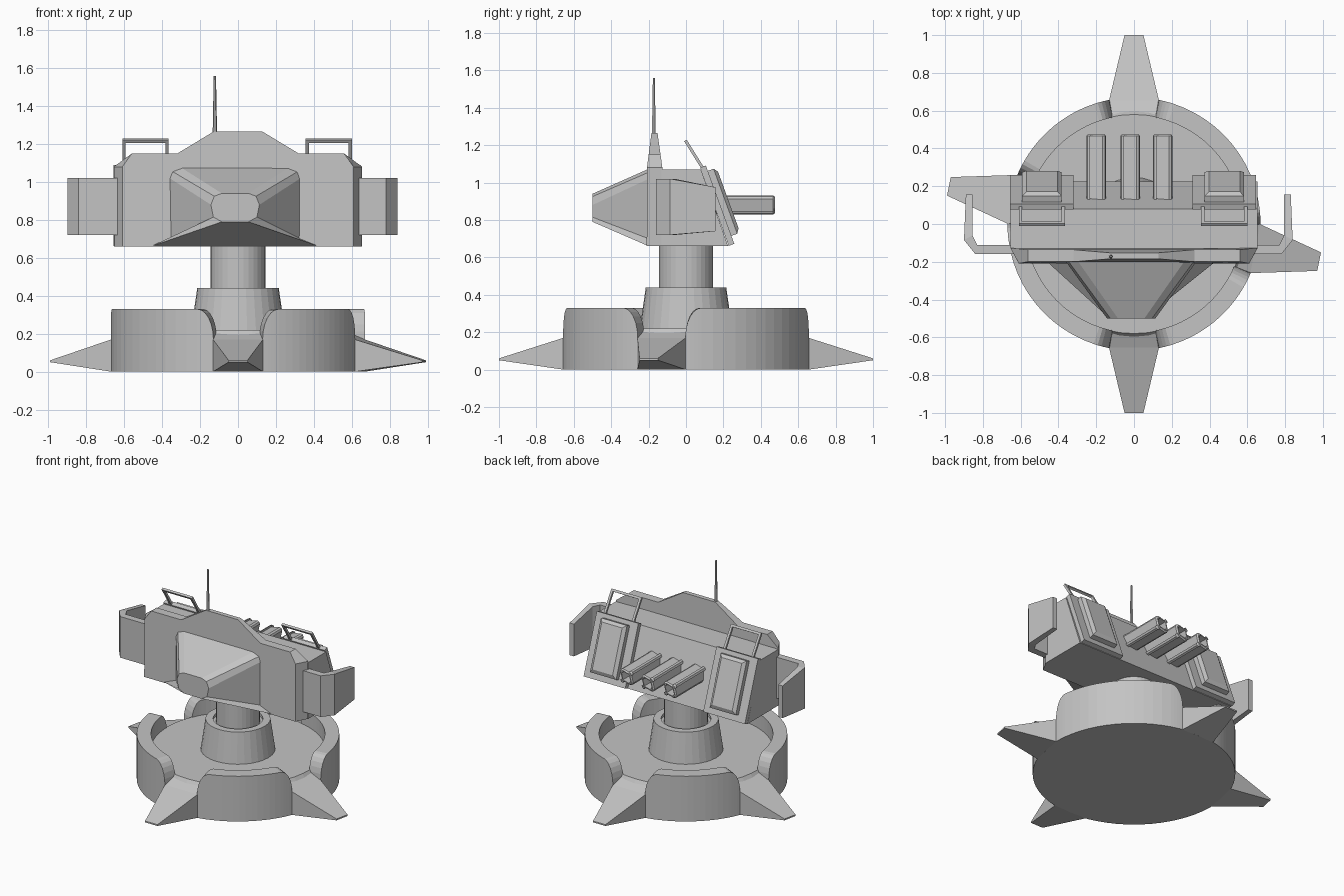
import bpy, bmesh, math
from mathutils import Matrix, Vector

cube = bpy.data.objects.get("Cube")
if cube:
    bpy.data.objects.remove(cube, do_unlink=True)

grey = bpy.data.materials.new("plain_grey")
grey.use_nodes = True
colour = (0.55, 0.55, 0.55, 1)
grey.diffuse_color = colour
grey.node_tree.nodes["Principled BSDF"].inputs["Base Color"].default_value = colour


def loft(name, rings, caps=True, closed=False, smooth=False):
    """Skin a list of equal rings of points."""
    bm = bmesh.new()
    rows = [[bm.verts.new(p) for p in ring] for ring in rings]
    n = len(rows[0])
    pairs = list(zip(rows, rows[1:])) + ([(rows[-1], rows[0])] if closed else [])
    for a, b in pairs:
        for i in range(n):
            j = (i + 1) % n
            bm.faces.new((a[i], a[j], b[j], b[i]))
    if caps and not closed:
        bm.faces.new(rows[0])
        bm.faces.new(rows[-1])
    bmesh.ops.remove_doubles(bm, verts=bm.verts, dist=1e-5)
    bmesh.ops.recalc_face_normals(bm, faces=bm.faces)
    mesh = bpy.data.meshes.new(name)
    bm.to_mesh(mesh)
    bm.free()
    mesh.materials.append(grey)
    obj = bpy.data.objects.new(name, mesh)
    bpy.context.collection.objects.link(obj)
    if smooth:
        bpy.context.view_layer.objects.active = obj
        obj.select_set(True)
        bpy.ops.object.shade_smooth_by_angle(angle=math.radians(30))
        obj.select_set(False)
    return obj


def turned(name, profile, sides=32):
    """Round part from (radius, z) points."""
    turn = 2 * math.pi / sides
    return loft(name, [[(r * math.cos(i * turn), r * math.sin(i * turn), z)
                        for i in range(sides)] for r, z in profile])


def rounded(x0, x1, z0, z1, c):
    """Rectangle with cut corners, as (x, z) points."""
    k = 0.3 * c
    corner = [(c, 0), (k, k), (0, c)]
    pts = [(x0 + u, z0 + v) for u, v in corner]
    pts += [(x0 + v, z1 - u) for u, v in corner[::-1]][::-1][::-1]
    pts += [(x1 - u, z1 - v) for u, v in corner]
    pts += [(x1 - v, z0 + u) for u, v in corner[::-1]]
    return pts


def at_y(points, y):
    return [(x, y, z) for x, z in points]


def rect(x0, x1, z0, z1):
    return [(x0, z0), (x1, z0), (x1, z1), (x0, z1)]


# Base floor, pedestal and neck
R_IN, R_OUT, FLOOR, WALL = 0.575, 0.67, 0.22, 0.33
turned("base_floor", [(0.66, 0), (0.66, 0.03), (0.6, 0.19), (0.58, FLOOR)], 48)
turned("pedestal", [(0.25, FLOOR - 0.02), (0.215, 0.44), (0.165, 0.44), (0.165, 0.42)])
turned("neck", [(0.145, 0.38), (0.145, 0.7)])

# Ring wall between the four spikes, with rounded-off ends
spikes = [math.radians(a) for a in (-90, -11.5, 90, 168.5)]
for n, start in enumerate(spikes):
    end = spikes[(n + 1) % 4]
    end += 2 * math.pi if end < start else 0
    a0, a1, bend = start + 0.195, end - 0.195, 0.13
    steps = [bend * (1 - math.cos(i * math.pi / 12)) for i in range(7)]
    angles = [a0 + s for s in steps]
    angles += [a0 + bend + (a1 - a0 - 2 * bend) * i / 12 for i in range(1, 12)]
    angles += [a1 - s for s in steps[::-1]]
    rings = []
    for a in angles:
        t = min(1, min(a - a0, a1 - a) / bend)
        h = 0.17 + (WALL - 0.17) * math.sqrt(max(0, 1 - (1 - t) ** 2))
        c, s = math.cos(a), math.sin(a)
        rings.append([(r * c, r * s, z) for r, z in
                      ((R_IN, 0), (R_OUT, 0), (R_OUT, h), (R_IN, h))])
    loft("ring_wall_%d" % n, rings)

# Spikes
for n, a in enumerate(spikes):
    turn = Matrix.Rotation(a, 4, "Z")
    sections = [(0.55, 0.13, 0, 0.215), (0.655, 0.132, 0, 0.17), (1, 0.05, 0.05, 0.06)]
    loft("spike_%d" % n, [[turn @ Vector(p) for p in
                           ((r, -w, lo), (r, w, lo), (r, w, hi), (r, -w, hi))]
                          for r, w, lo, hi in sections])

# Head body with a sloping back
body = [(-0.13, 0.66), (0.225, 0.66), (0.08, 1.07), (-0.13, 1.07)]
loft("head_body", [[(x, y, z) for y, z in body] for x in (-0.655, 0.655)])

# Front plate with a raised crest, thinner towards the top
half = [(0.61, 0.66), (0.61, 1.08), (0.56, 1.15), (0.32, 1.15), (0.13, 1.265)]
outline = half + [(-x, z) for x, z in half[::-1]]


def plate_side(front):
    pts = []
    for x, z in outline:
        rise = max(0, z - 1.07)
        y = -0.21 + 0.13 * rise if front else -0.125 - 0.14 * rise
        wide = 0.655 / 0.61 if (not front and abs(x) > 0.6) else 1
        pts.append((x * wide, y, z))
    return pts


loft("front_plate", [plate_side(True), plate_side(False)])

# Nose, flared along its lower edge
X = -0.015
half_base = [(0.445, 0.66), (0.345, 0.70), (0.345, 1.02), (0.33, 1.055), (0.28, 1.073)]
half_tip = [(0.07, 0.79), (0.115, 0.815), (0.128, 0.88), (0.11, 0.925), (0.07, 0.94)]
nose = []
for pts, y in ((half_base, -0.2), (half_tip, -0.5)):
    nose.append([(X + x, y, z) for x, z in pts] +
                [(X - x, y, z) for x, z in pts[::-1]])
loft("nose", nose)

# Antenna
loft("antenna", [[(-0.122 + r * math.cos(i * math.pi / 3),
                   -0.172 + r * math.sin(i * math.pi / 3), z) for i in range(6)]
                 for r, z in ((0.012, 1.24), (0.006, 1.56))])

# Launch tubes with hollow ends
for n, x in enumerate((-0.2, -0.02, 0.152)):
    w, z = 0.052, 0.88
    outer = rounded(x - w, x + w, z - w, z + w, 0.02)
    lip = rounded(x - w + 0.008, x + w - 0.008, z - w + 0.008, z + w - 0.008, 0.02)
    inner = rounded(x - 0.036, x + 0.036, z - 0.036, z + 0.036, 0.015)
    loft("launch_tube_%d" % n, [at_y(outer, 0.1), at_y(outer, 0.465), at_y(lip, 0.475),
                                at_y(inner, 0.475), at_y(inner, 0.3)])

# Side arms, back panels, pods and hinged frames
TILT = Matrix.Translation((0, 0.17, 0.88)) @ Matrix.Rotation(math.radians(20), 4, "X")
LEAN = Matrix.Translation((0, 0.1, 1.06)) @ Matrix.Rotation(math.radians(32), 4, "X")


def placed(frame, points, y):
    return [frame @ Vector(p) for p in at_y(points, y)]


for side, name in ((1, "left"), (-1, "right")):
    # (outer x, outer y, inner x, inner y, bottom, top) along the arm
    path = [(0.6, -0.16, 0.6, -0.11, 0.72, 1.02),
            (0.81, -0.16, 0.80, -0.11, 0.72, 1.02),
            (0.87, -0.085, 0.825, -0.06, 0.72, 1.02),
            (0.86, 0.157, 0.825, 0.157, 0.74, 0.975)]
    off = -0.03
    loft(name + "_arm", [[(side * ox + off, oy, lo), (side * ix + off, iy, lo),
                          (side * ix + off, iy, hi), (side * ox + off, oy, hi)]
                         for ox, oy, ix, iy, lo, hi in path])
    mid = side * 0.483 - 0.005
    panel = rect(mid - 0.168, mid + 0.168, -0.225, 0.22)
    loft(name + "_back_panel", [placed(TILT, panel, y) for y in (-0.02, 0.012)])
    pod = rect(mid - 0.105, mid + 0.105, -0.18, 0.19)
    cap = rect(mid - 0.082, mid + 0.082, -0.155, 0.168)
    loft(name + "_pod", [placed(TILT, pod, 0), placed(TILT, pod, 0.045),
                         placed(TILT, cap, 0.062)])
    # Open frame standing on the panel
    big = rect(mid - 0.122, mid + 0.122, -0.02, 0.195)
    hole = rect(mid - 0.105, mid + 0.105, 0.0, 0.178)
    loft(name + "_frame", [placed(LEAN, p, y) for p, y in
                           ((big, -0.008), (big, 0.008), (hole, 0.008), (hole, -0.008))],
         closed=True)
